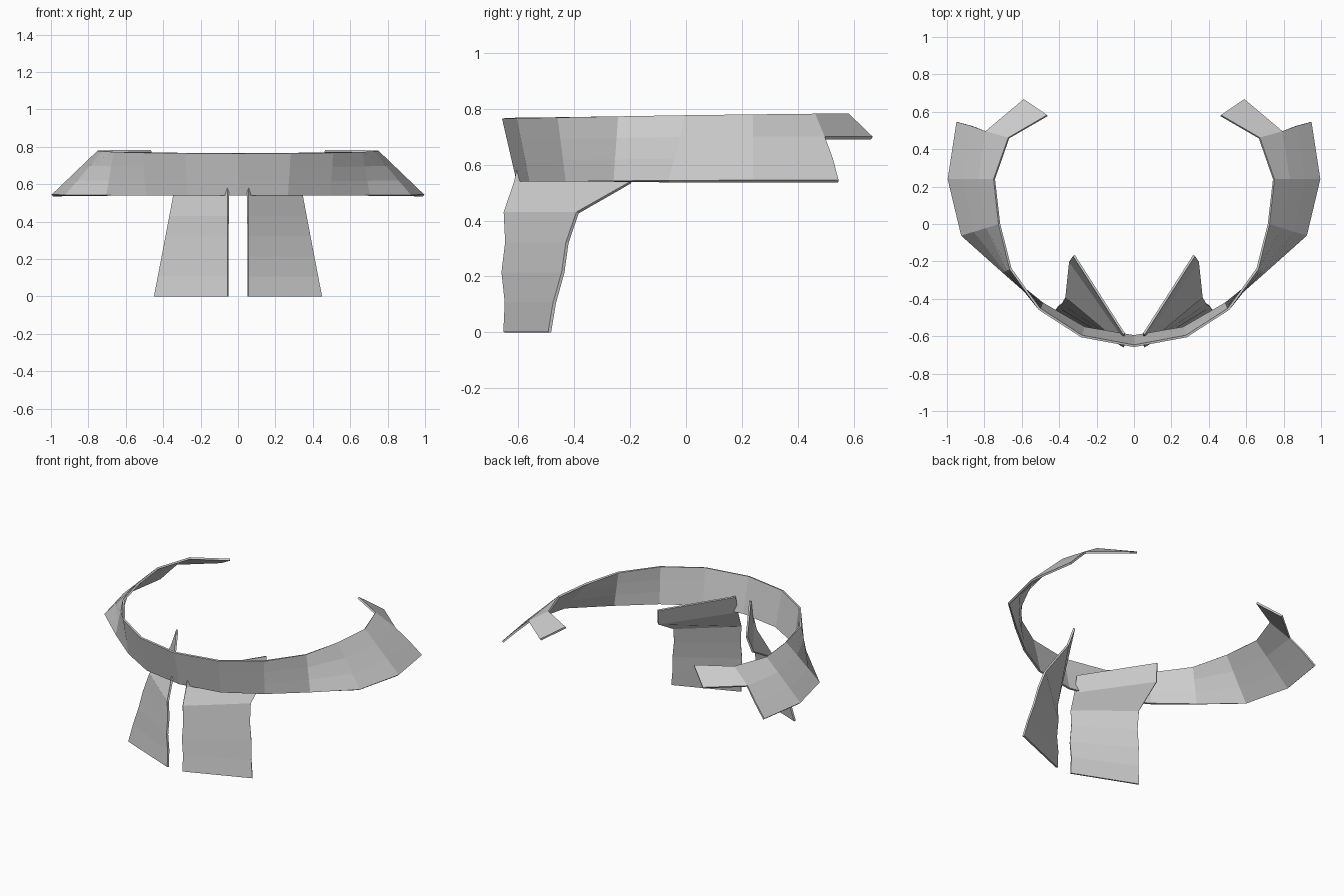
import bpy
from mathutils import Vector

if "Cube" in bpy.data.objects:
    bpy.data.objects.remove(bpy.data.objects["Cube"])

cloth = bpy.data.materials.new("light grey cloth")
cloth.diffuse_color = (0.6, 0.6, 0.6, 1)
cloth.use_nodes = True
cloth.node_tree.nodes["Principled BSDF"].inputs["Base Color"].default_value = cloth.diffuse_color


def sheet(name, rows, extra=None):
    """Flat-shaded thin sheet from rows of points, mirrored across x = 0."""
    n = len(rows[0])
    verts = [p for row in rows for p in row]
    faces = [(r * n + c, r * n + c + 1, (r + 1) * n + c + 1, (r + 1) * n + c)
             for r in range(len(rows) - 1) for c in range(n - 1)]
    if extra:  # one more quad growing from the end of the first two rows
        k = len(verts)
        verts += extra
        faces.append((n - 1, k, k + 1, 2 * n - 1))
    me = bpy.data.meshes.new(name)
    me.from_pydata(verts, [], faces)
    me.materials.append(cloth)
    ob = bpy.data.objects.new(name, me)
    bpy.context.collection.objects.link(ob)
    mirror = ob.modifiers.new("mirror", 'MIRROR')
    mirror.merge_threshold = 0.002
    solid = ob.modifiers.new("thickness", 'SOLIDIFY')
    solid.thickness = 0.012
    solid.offset = 0
    return ob


# Collar: top and bottom edges, blended into four rows, with a tab at the back
top = [(0, -.652), (.28, -.6), (.505, -.455), (.66, -.24),
       (.72, 0), (.747, .24), (.67, .46)]
bottom = [(0, -.6), (.265, -.555), (.49, -.425), (.70, -.255),
          (.92, -.06), (.992, .24), (.945, .545)]
rows = []
for i in range(4):
    t = i / 3
    row = []
    for j, (a, b) in enumerate(zip(top, bottom)):
        za = .765 + .012 * j / 6
        row.append(Vector((*a, za)).lerp(Vector((*b, .54)), t))
    rows.append(row)
rows[1][-1] = Vector((.79, .495, .695))
rows[2][-1] = Vector((.87, .525, .617))
sheet("collar", rows, [Vector((.463, .58, .777)), Vector((.588, .665, .695))])

# Hanging front panels: inner and outer edge depth at evenly spaced heights
inner_y = [-.648, -.643, -.655, -.642, -.648, -.612, -.588]
outer_y = [-.488, -.47, -.44, -.425, -.388, -.2, -.168]
rows = []
for i, (yi, yo) in enumerate(zip(inner_y, outer_y)):
    z = .107 * i
    rows.append([Vector((.053, yi, z)), Vector((.447 - .195 * z, yo, z))])
sheet("front_panels", rows)
